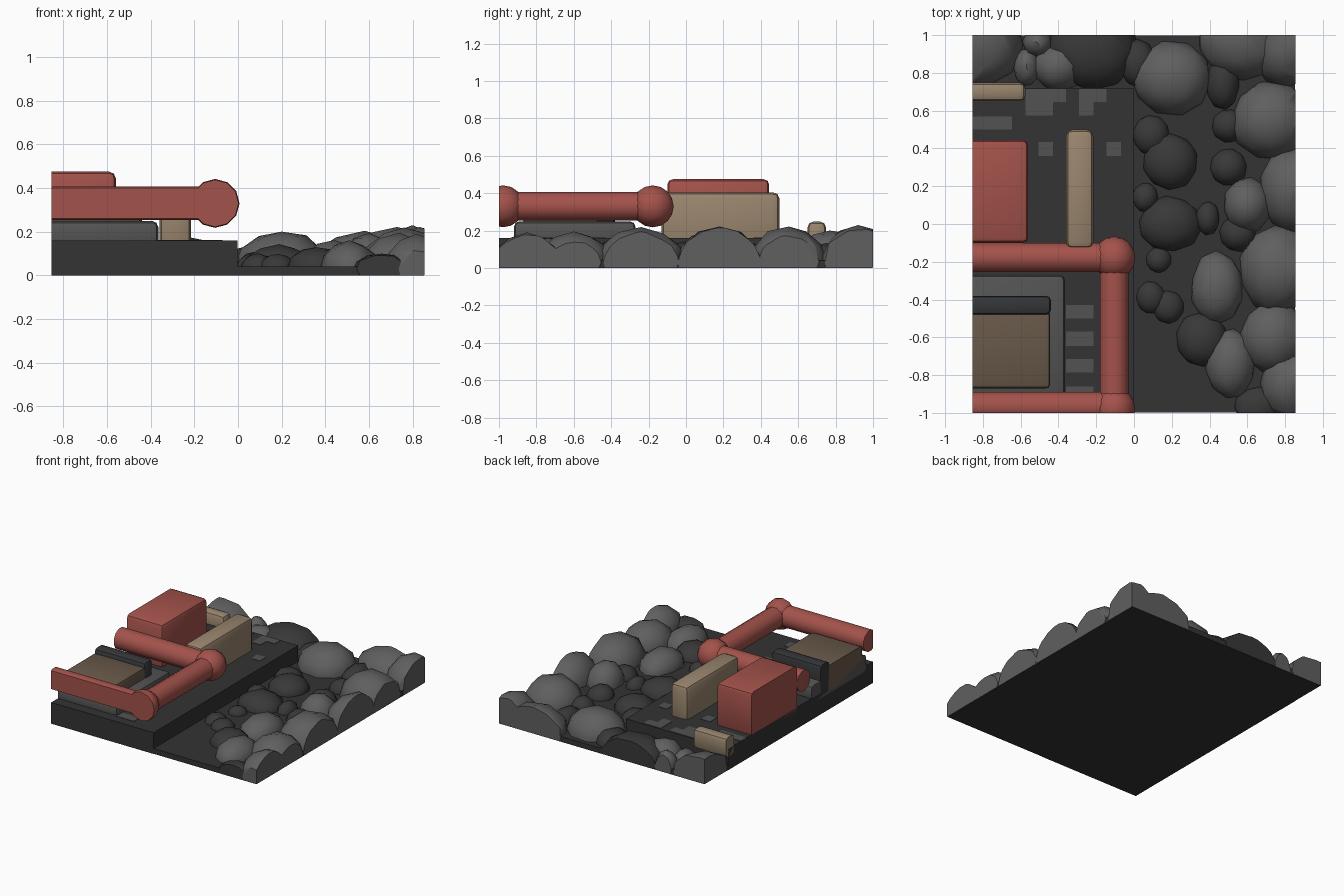
import bpy, bmesh, math, random
from mathutils import Matrix, Vector

if "Cube" in bpy.data.objects:
    bpy.data.objects.remove(bpy.data.objects["Cube"])

random.seed(4)
X, Y = 0.855, 1.0


def material(name, r, g, b):
    m = bpy.data.materials.new(name)
    m.diffuse_color = (r, g, b, 1)
    m.use_nodes = True
    m.node_tree.nodes["Principled BSDF"].inputs["Base Color"].default_value = m.diffuse_color
    return m


RED = material("brick red", 0.37, 0.085, 0.07)
TAN = material("tan", 0.32, 0.235, 0.155)
BROWN = material("brown", 0.14, 0.1, 0.068)
BASE = material("dark grey", 0.033, 0.033, 0.033)
LIP = material("slate", 0.036, 0.038, 0.04)
BLOCK = material("mid grey", 0.09, 0.09, 0.09)
TILE = material("tile grey", 0.085, 0.085, 0.085)
ROCK_L = material("light rock", 0.115, 0.115, 0.115)
ROCK_D = material("dark rock", 0.04, 0.04, 0.04)


def finish(bm, name, mat, angle=35, floor=0.0):
    """Trim to the square footprint of the model, cap the cuts, make object."""
    planes = [((X, 0, 0), (1, 0, 0)), ((-X, 0, 0), (-1, 0, 0)), ((0, Y, 0), (0, 1, 0)),
              ((0, -Y, 0), (0, -1, 0)), ((0, 0, floor), (0, 0, -1))]
    for co, no in planes:
        res = bmesh.ops.bisect_plane(bm, geom=bm.verts[:] + bm.edges[:] + bm.faces[:],
                                     dist=1e-5, plane_co=co, plane_no=no, clear_outer=True)
        cut = [e for e in res["geom_cut"] if isinstance(e, bmesh.types.BMEdge) and e.is_boundary]
        if cut:
            bmesh.ops.holes_fill(bm, edges=cut, sides=0)
    bmesh.ops.recalc_face_normals(bm, faces=bm.faces[:])
    for f in bm.faces:
        f.smooth = True
    me = bpy.data.meshes.new(name)
    bm.to_mesh(me)
    bm.free()
    me.set_sharp_from_angle(angle=math.radians(angle))
    me.materials.append(mat)
    ob = bpy.data.objects.new(name, me)
    bpy.context.collection.objects.link(ob)
    return ob


def box(name, x0, x1, y0, y1, z0, z1, mat, bevel=0.0, segments=2):
    bm = bmesh.new()
    bmesh.ops.create_cube(bm, size=1)
    for v in bm.verts:
        v.co = Vector(((x0 + x1) / 2 + v.co.x * (x1 - x0),
                       (y0 + y1) / 2 + v.co.y * (y1 - y0),
                       (z0 + z1) / 2 + v.co.z * (z1 - z0)))
    if bevel:
        bmesh.ops.bevel(bm, geom=bm.edges[:], offset=bevel, segments=segments,
                        profile=0.5, affect='EDGES')
    return finish(bm, name, mat)


def pipe(name, a, b, r):
    a, b = Vector(a), Vector(b)
    bm = bmesh.new()
    bmesh.ops.create_cone(bm, cap_ends=True, segments=12, radius1=r, radius2=r, depth=(b - a).length)
    rot = Vector((0, 0, 1)).rotation_difference(b - a).to_matrix().to_4x4()
    spin = Matrix.Rotation(math.pi / 12, 4, 'Z')
    bmesh.ops.transform(bm, matrix=Matrix.Translation((a + b) / 2) @ rot @ spin, verts=bm.verts)
    return finish(bm, name, RED)


def ball(name, c, r):
    bm = bmesh.new()
    m = Matrix.Translation(c) @ Matrix.Rotation(math.pi / 2, 4, 'X')
    bmesh.ops.create_uvsphere(bm, u_segments=12, v_segments=8, radius=r, matrix=m)
    return finish(bm, name, RED)


def rock(name, x, y, rx, ry, top, mat):
    bm = bmesh.new()
    bmesh.ops.create_icosphere(bm, subdivisions=2, radius=1)
    rot = Matrix.Rotation(random.uniform(0, 6.28), 3, 'Z')
    zc = 0.03
    for v in bm.verts:
        p = rot @ v.co * random.uniform(0.96, 1.04)
        v.co = Vector((x + p.x * rx, y + p.y * ry, zc + p.z * (top - zc)))
    return finish(bm, name, mat, 40, 0.002)


# ground slab and raised platform
box("ground_slab", -0.853, 0.853, -0.998, 0.998, 0, 0.04, BASE)
box("platform", -X, -0.003, -Y, 0.72, 0, 0.16, BASE)

# worn floor tiles
tiles = [(-0.36, -0.215, -0.50, -0.43), (-0.36, -0.215, -0.645, -0.57),
         (-0.36, -0.215, -0.785, -0.715), (-0.36, -0.215, -0.93, -0.86),
         (-0.505, -0.43, 0.36, 0.435), (-0.145, -0.07, 0.36, 0.435),
         (-0.575, -0.36, 0.645, 0.715), (-0.575, -0.43, 0.575, 0.645),
         (-0.29, -0.145, 0.645, 0.715), (-0.29, -0.215, 0.575, 0.645),
         (-X, -0.645, 0.50, 0.57)]
for i, (x0, x1, y0, y1) in enumerate(tiles):
    box(f"floor_tile_{i + 1}", x0, x1, y0, y1, 0.155, 0.163, TILE)

# machine plinth with brown panel and dark lip
box("plinth", -1.0, -0.365, -0.92, -0.27, 0.12, 0.25, BLOCK, 0.03)
box("brown_panel", -1.0, -0.445, -0.87, -0.46, 0.14, 0.33, BROWN, 0.02)
box("dark_lip", -1.0, -0.44, -0.48, -0.38, 0.14, 0.365, LIP, 0.025)

# tan walls and red crate
box("tan_wall", -0.36, -0.215, -0.13, 0.5, 0.1, 0.405, TAN, 0.035)
box("rear_tan_wall", -1.0, -0.575, 0.65, 0.748, 0.1, 0.248, TAN, 0.03)
box("red_crate", -1.0, -0.56, -0.1, 0.445, 0.12, 0.475, RED, 0.03)

# red pipe run with ball joints
PX, PZ, Y1, Y2 = -0.105, 0.33, -0.178, -0.966
pipe("rear_pipe", (-1, Y1, PZ), (PX, Y1, PZ), 0.08)
pipe("front_pipe", (-1, Y2, PZ), (PX, Y2, PZ), 0.08)
pipe("cross_pipe", (PX, Y1, PZ), (PX, Y2, PZ), 0.078)
ball("rear_joint", (PX, Y1, PZ), 0.112)
ball("front_joint", (PX, Y2 - 0.012, PZ), 0.112)

# light boulders: x, y, radius x, radius y, top height
light = [(0.2, 0.77, 0.215, 0.2, 0.205), (-0.82, 0.97, 0.24, 0.25, 0.2),
         (-0.4, 0.83, 0.14, 0.13, 0.16), (-0.57, 0.83, 0.07, 0.1, 0.13),
         (-0.51, 0.96, 0.08, 0.08, 0.15), (0.58, 0.98, 0.25, 0.22, 0.2),
         (0.8, 0.92, 0.17, 0.2, 0.225), (0.73, 0.55, 0.22, 0.21, 0.22),
         (0.83, 0.18, 0.17, 0.23, 0.225), (0.6, 0.1, 0.13, 0.15, 0.19),
         (0.76, -0.24, 0.21, 0.24, 0.215), (0.44, -0.34, 0.14, 0.2, 0.16),
         (0.51, -0.74, 0.135, 0.19, 0.16), (0.74, -0.6, 0.18, 0.2, 0.19),
         (0.82, -0.85, 0.15, 0.19, 0.185)]
for i, r in enumerate(light):
    rock(f"light_boulder_{i + 1}", *r, ROCK_L)

# dark boulders
dark = [(-0.22, 0.93, 0.24, 0.23, 0.175), (0.09, 0.47, 0.1, 0.11, 0.11),
        (0.19, 0.33, 0.15, 0.15, 0.14), (0.19, 0.0, 0.17, 0.15, 0.14),
        (0.39, 0.03, 0.065, 0.09, 0.11), (0.13, -0.19, 0.07, 0.07, 0.09),
        (0.09, -0.39, 0.08, 0.09, 0.1), (0.18, -0.44, 0.085, 0.09, 0.1),
        (0.36, -0.61, 0.14, 0.15, 0.13), (0.5, 0.52, 0.09, 0.09, 0.12),
        (0.5, 0.3, 0.1, 0.1, 0.12), (0.47, 0.75, 0.09, 0.15, 0.13),
        (0.55, -0.05, 0.1, 0.1, 0.12), (0.06, 0.14, 0.07, 0.08, 0.1),
        (0.66, -0.96, 0.13, 0.1, 0.1), (0.02, 0.85, 0.1, 0.13, 0.13)]
for i, r in enumerate(dark):
    rock(f"dark_boulder_{i + 1}", *r, ROCK_D)
